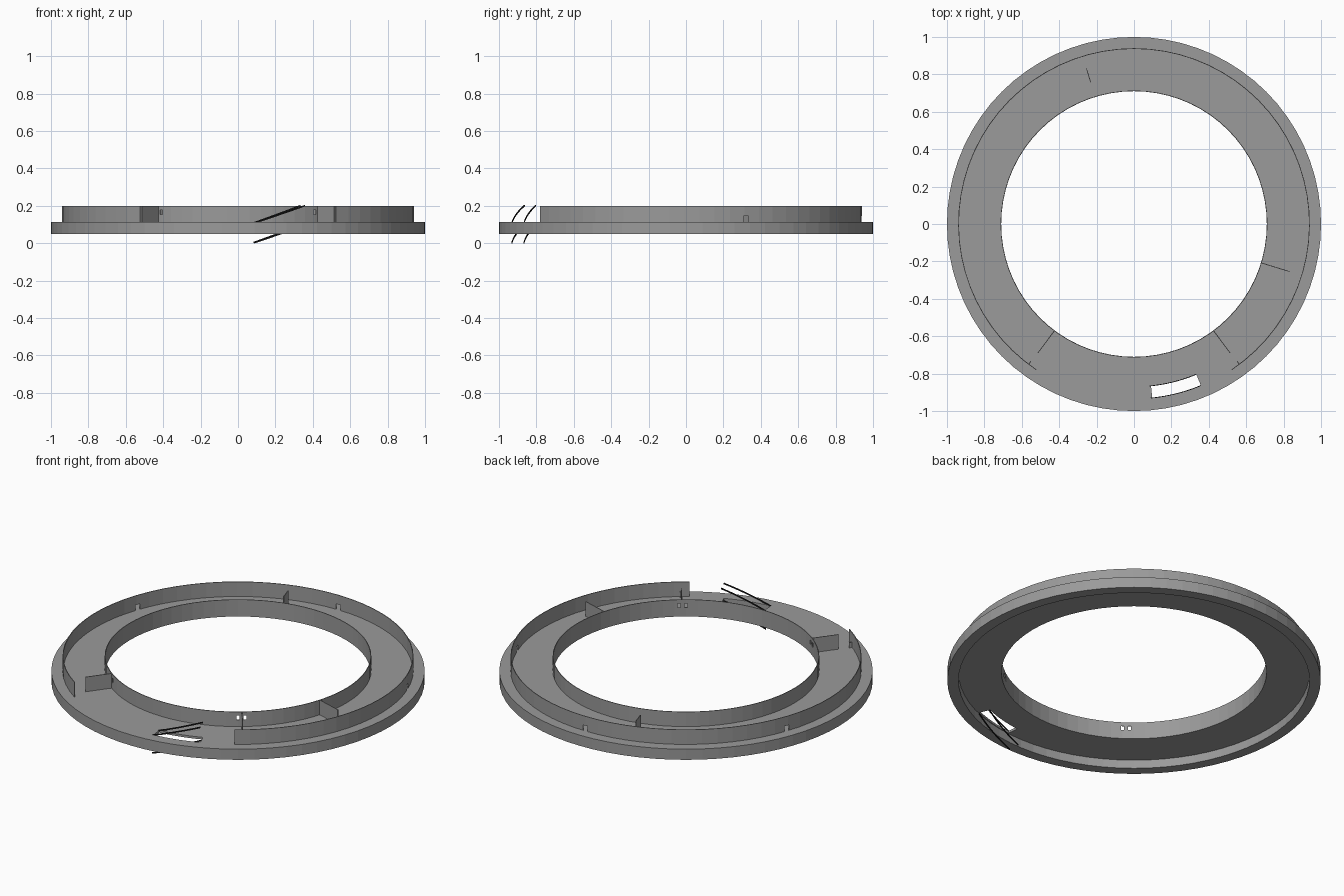
import bpy, bmesh, math
from mathutils import Matrix, Vector

if "Cube" in bpy.data.objects:
    bpy.data.objects.remove(bpy.data.objects["Cube"])


def material(name, value):
    m = bpy.data.materials.new(name)
    m.diffuse_color = (value, value, value, 1)
    m.use_nodes = True
    m.node_tree.nodes["Principled BSDF"].inputs["Base Color"].default_value = m.diffuse_color
    return m


grey = material("mid grey", 0.325)
black = material("rail black", 0.01)


def polar(r, deg, z):
    a = math.radians(deg)
    return Vector((r * math.cos(a), r * math.sin(a), z))


def finish(name, bm, mat=grey):
    bmesh.ops.recalc_face_normals(bm, faces=bm.faces)
    me = bpy.data.meshes.new(name)
    bm.to_mesh(me)
    bm.free()
    ob = bpy.data.objects.new(name, me)
    me.materials.append(mat)
    bpy.context.collection.objects.link(ob)
    return ob


def sweep(name, profile, a0=0, a1=360, steps=72, rise=0, mat=grey):
    """Sweep an (r, z) outline round the z axis, optionally climbing."""
    bm = bmesh.new()
    closed = a1 - a0 == 360
    count = steps if closed else steps + 1
    rows = []
    for i in range(count):
        t = i / steps
        rows.append([bm.verts.new(polar(r, a0 + (a1 - a0) * t, z + rise * t)) for r, z in profile])
    n = len(profile)
    for i in range(steps):
        p, q = rows[i], rows[(i + 1) % count]
        for j in range(n):
            k = (j + 1) % n
            bm.faces.new((p[j], p[k], q[k], q[j]))
    if not closed:
        bm.faces.new(rows[0])
        bm.faces.new(rows[-1])
    return finish(name, bm, mat)


def rect(r0, r1, z0, z1):
    return [(r0, z0), (r1, z0), (r1, z1), (r0, z1)]


def block(name, deg, r0, r1, width, z0, z1):
    """Box lying along a radius."""
    bm = bmesh.new()
    m = (Matrix.Rotation(math.radians(deg), 4, 'Z')
         @ Matrix.Translation(((r0 + r1) / 2, 0, (z0 + z1) / 2))
         @ Matrix.Diagonal((r1 - r0, width, z1 - z0, 1)))
    bmesh.ops.create_cube(bm, size=1, matrix=m)
    return finish(name, bm)


def cut(ob, cutter):
    mod = ob.modifiers.new("cut", 'BOOLEAN')
    mod.operation = 'DIFFERENCE'
    mod.solver = 'EXACT'
    mod.object = cutter
    cutter.hide_render = True
    bpy.context.view_layer.objects.active = ob
    bpy.ops.object.modifier_apply(modifier=mod.name)
    bpy.data.objects.remove(cutter)


# Floor plate with a deeper outer rim, and the stair opening cut through it
floor = sweep("floor_and_rim", [(0.71, 0.10), (0.94, 0.10), (0.94, 0.05),
                                (1.0, 0.05), (1.0, 0.113), (0.71, 0.113)])
cut(floor, sweep("stair_cutter", rect(0.87, 0.935, 0.0, 0.2), -84.0, -67.5, 8))

# Inner wall with two pairs of small windows
inner = sweep("inner_wall", rect(0.71, 0.714, 0.105, 0.2))
for centre in (-53.4, -126.6):
    for side in (-1.5, 1.5):
        cut(inner, block("window_cutter", centre + side, 0.68, 0.74, 0.016, 0.153, 0.178))

# Outer wall, open at the front, with low openings every 70 degrees
outer = sweep("outer_wall", rect(0.936, 0.94, 0.108, 0.2), -56.1, 236.1, 58)
for deg in (20, 90, 160):
    cut(outer, block("opening_cutter", deg, 0.9, 0.97, 0.03, 0.113, 0.145))

# Small posts beside the wall ends
for deg in (-53.1, 233.1):
    block("end_post", deg, 0.918, 0.936, 0.004, 0.11, 0.145)

# Radial partitions
for deg, r0, r1 in ((-53.3, 0.713, 0.86), (-126.7, 0.713, 0.86),
                    (-17, 0.713, 0.87), (107, 0.79, 0.87)):
    block("partition", deg, r0, r1, 0.004, 0.11, 0.2)

# Stair rails: a lower pair climbing to the floor and an upper pair above it
for r in (0.87, 0.935):
    for name, z in (("lower_stair_rail", 0.0), ("upper_stair_rail", 0.105)):
        sweep(name, rect(r - 0.002, r + 0.002, z, z + 0.008), -84.5, -67.5, 12,
              rise=0.092, mat=black)
